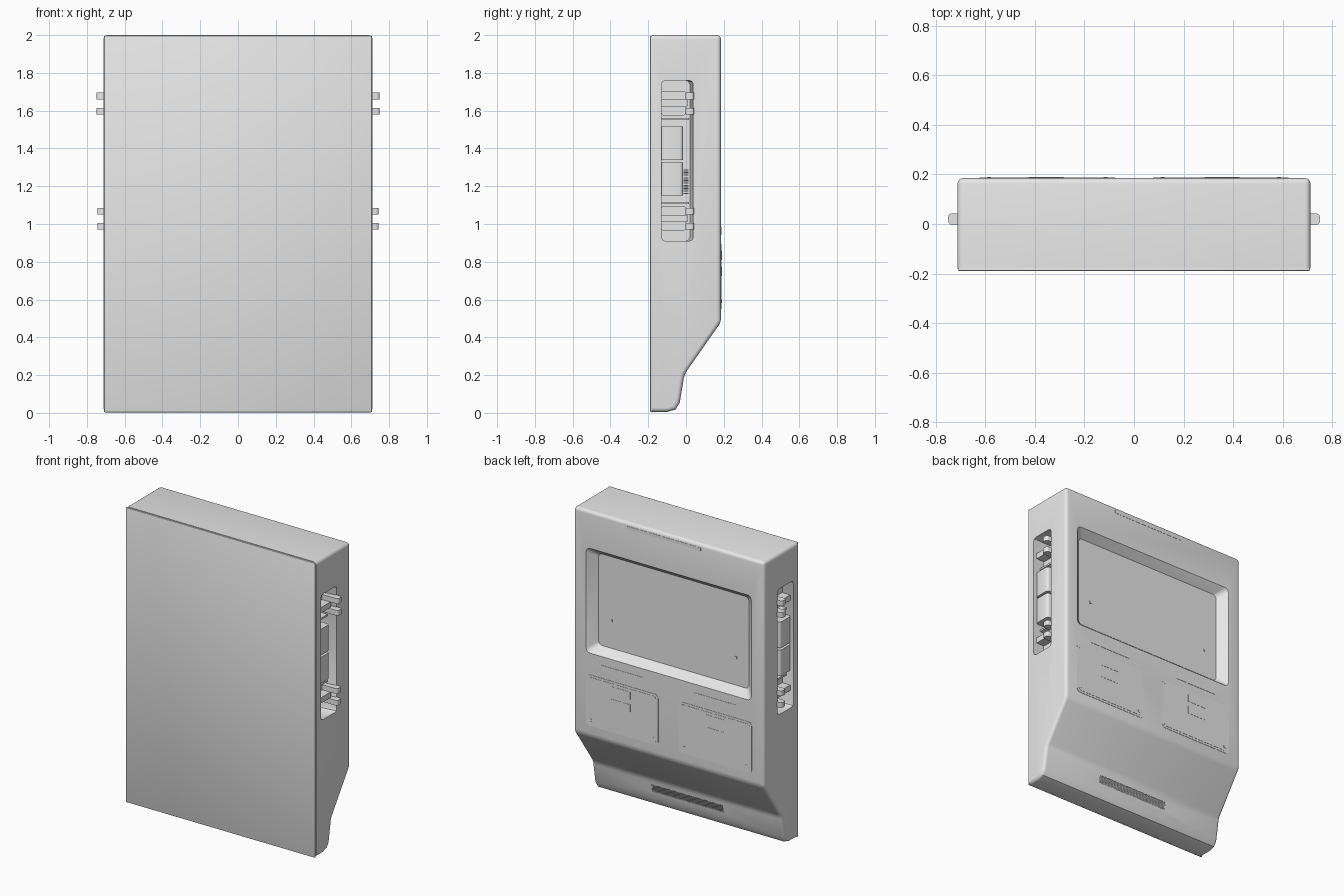
import bpy, bmesh
from mathutils import Vector

if "Cube" in bpy.data.objects:
    bpy.data.objects.remove(bpy.data.objects["Cube"])

grey = bpy.data.materials.new("light_grey")
grey.use_nodes = True
grey.diffuse_color = (0.8, 0.8, 0.8, 1)
grey.node_tree.nodes["Principled BSDF"].inputs["Base Color"].default_value = (0.8, 0.8, 0.8, 1)

parts = []
W, FRONT, BACK = 0.712, -0.18, 0.185


def finish(name, bm):
    bmesh.ops.recalc_face_normals(bm, faces=bm.faces)
    mesh = bpy.data.meshes.new(name)
    bm.to_mesh(mesh)
    bm.free()
    mesh.materials.append(grey)
    obj = bpy.data.objects.new(name, mesh)
    bpy.context.collection.objects.link(obj)
    parts.append(obj)
    return obj


def box(name, a, b, r=0, axis=None, segs=3, taper=None):
    """Box between two corners; rounds edges along one axis, or all of them."""
    lo = Vector(map(min, a, b))
    hi = Vector(map(max, a, b))
    bm = bmesh.new()
    bmesh.ops.create_cube(bm, size=1)
    for v in bm.verts:
        v.co = Vector((lo[i] + (v.co[i] + 0.5) * (hi[i] - lo[i]) for i in range(3)))
    if r:
        edges = [e for e in bm.edges if axis is None or
                 abs((e.verts[0].co - e.verts[1].co).normalized()[axis]) > 0.9]
        bmesh.ops.bevel(bm, geom=edges, offset=r, segments=segs, profile=0.5, affect='EDGES')
    if taper:
        for v in bm.verts:
            taper(v.co)
    return finish(name, bm)


def cut(target, cutter):
    cutter.hide_render = True
    mod = target.modifiers.new("cut", 'BOOLEAN')
    mod.operation = 'DIFFERENCE'
    mod.solver = 'EXACT'
    mod.object = cutter
    bpy.context.view_layer.objects.active = target
    bpy.ops.object.modifier_apply(modifier=mod.name)
    parts.remove(cutter)
    bpy.data.objects.remove(cutter)


# housing: side profile extruded across the width
profile = [(FRONT, 0.005), (-0.1, 0.005), (-0.055, 0.018), (-0.033, 0.055),
           (-0.008, 0.205), (BACK, 0.48), (BACK, 2), (FRONT, 2)]
bm = bmesh.new()
rings = [[bm.verts.new((x, y, z)) for y, z in profile] for x in (-W, W)]
bm.faces.new(rings[0])
bm.faces.new(rings[1])
for i in range(len(profile)):
    j = (i + 1) % len(profile)
    bm.faces.new((rings[0][i], rings[0][j], rings[1][j], rings[1][i]))
bmesh.ops.recalc_face_normals(bm, faces=bm.faces)


def rounded(e):
    p, q = (v.co for v in e.verts)
    if max(p.y, q.y) < FRONT + 0.01:
        return False
    return p.x == q.x or (p.z > 0.1 and p.y > FRONT + 0.01)


bmesh.ops.bevel(bm, geom=[e for e in bm.edges if rounded(e)], offset=0.022,
                segments=4, profile=0.5, affect='EDGES', clamp_overlap=True)
housing = finish("housing", bm)

# front cover plate with a thin seam behind it
box("front_cover", (-W + 0.003, -0.19, 0.003), (W - 0.003, -0.178, 1.997), 0.005, segs=2)


# shallow tray on the back with sloping walls
def tray_slope(co):
    if co.y < BACK:
        co.x *= 0.9
        co.z = 1.395 + (co.z - 1.395) * 0.86


cut(housing, box("tray_cutter", (-0.625, 0.13, 1.035), (0.625, 0.192, 1.755),
                 0.03, 1, 4, tray_slope))
for s in (1, -1):
    box("tray_pin", (s * 0.46, 0.128, 1.265), (s * 0.472, 0.135, 1.28))

# side bays with their fittings
for s in (1, -1):
    def bay_slope(co):
        if abs(co.x) < 0.65 and co.y > -0.05:
            co.y -= 0.03

    cut(housing, box("bay_cutter", (s * 0.58, -0.13, 0.91), (s * 0.8, 0.05, 1.76),
                     0.02, 0, 2, bay_slope))
    for z in (1.15, 1.34):
        box("bay_block", (s * 0.57, -0.132, z), (s * 0.695, -0.015, z + 0.175), 0.018, 2)
    for z in (1.105, 1.55):
        box("bay_shelf", (s * 0.57, -0.132, z), (s * 0.66, 0.015, z + 0.012))
    for z in (0.97, 1.58):
        reach = 0.75 if z > 1.2 else 0.745
        box("latch_bar", (s * 0.57, -0.132, z + 0.04), (s * 0.69, 0.01, z + 0.078), 0.005, 0, 1)
        box("latch_mount", (s * 0.57, -0.132, z - 0.005), (s * 0.63, 0.0, z + 0.125), 0.01, 0, 1)
        for dz in (0, 0.08):
            box("latch_lever", (s * 0.57, -0.003, z + dz), (s * reach, 0.043, z + dz + 0.035),
                0.015, 2)

# ribbed connector in one bay
for i in range(16):
    z = 1.16 + i * 0.0085
    box("connector_rib", (0.57, -0.014, z), (0.63, 0.012, z + 0.0045))

# two access panels with labels on the back
for s in (1, -1):
    c = s * 0.35

    def plate(name, x, z, w, h, top, r=0):
        box(name, (c + x - w / 2, BACK - 0.004, z - h / 2),
            (c + x + w / 2, top, z + h / 2), r, 1)

    plate("panel_rim", 0, 0.722, 0.545, 0.345, 0.187, 0.025)
    plate("panel_cover", 0, 0.722, 0.515, 0.315, 0.1885, 0.018)
    plate("panel_label", 0, 0.963, 0.31, 0.04, 0.187)
    for z in (0.835, 0.75):
        plate("panel_button", 0.005 * s, z, 0.14, 0.05, 0.19)
    for x in (-0.235, 0.235):
        plate("panel_screw", x, 0.592, 0.018, 0.018, 0.19, 0.004)

# slim strip along the top back edge
box("top_strip", (-0.24, 0.18, 1.955), (0.31, 0.1865, 1.975))

# vent in the lower lip: fine upright ribs following its slope
def lip_slope(co):
    co.y += (co.z - 0.137) / 6


cut(housing, box("vent_cutter", (-0.268, -0.035, 0.113), (0.268, 0.0, 0.162), taper=lip_slope))
for i in range(45):
    x = -0.264 + i * 0.012
    box("vent_rib", (x - 0.003, -0.037, 0.112), (x + 0.003, -0.0205, 0.163), taper=lip_slope)

# smooth shading with sharp edges kept
bpy.ops.object.select_all(action='DESELECT')
for obj in parts:
    obj.select_set(True)
bpy.context.view_layer.objects.active = housing
bpy.ops.object.shade_smooth_by_angle(angle=0.6)
